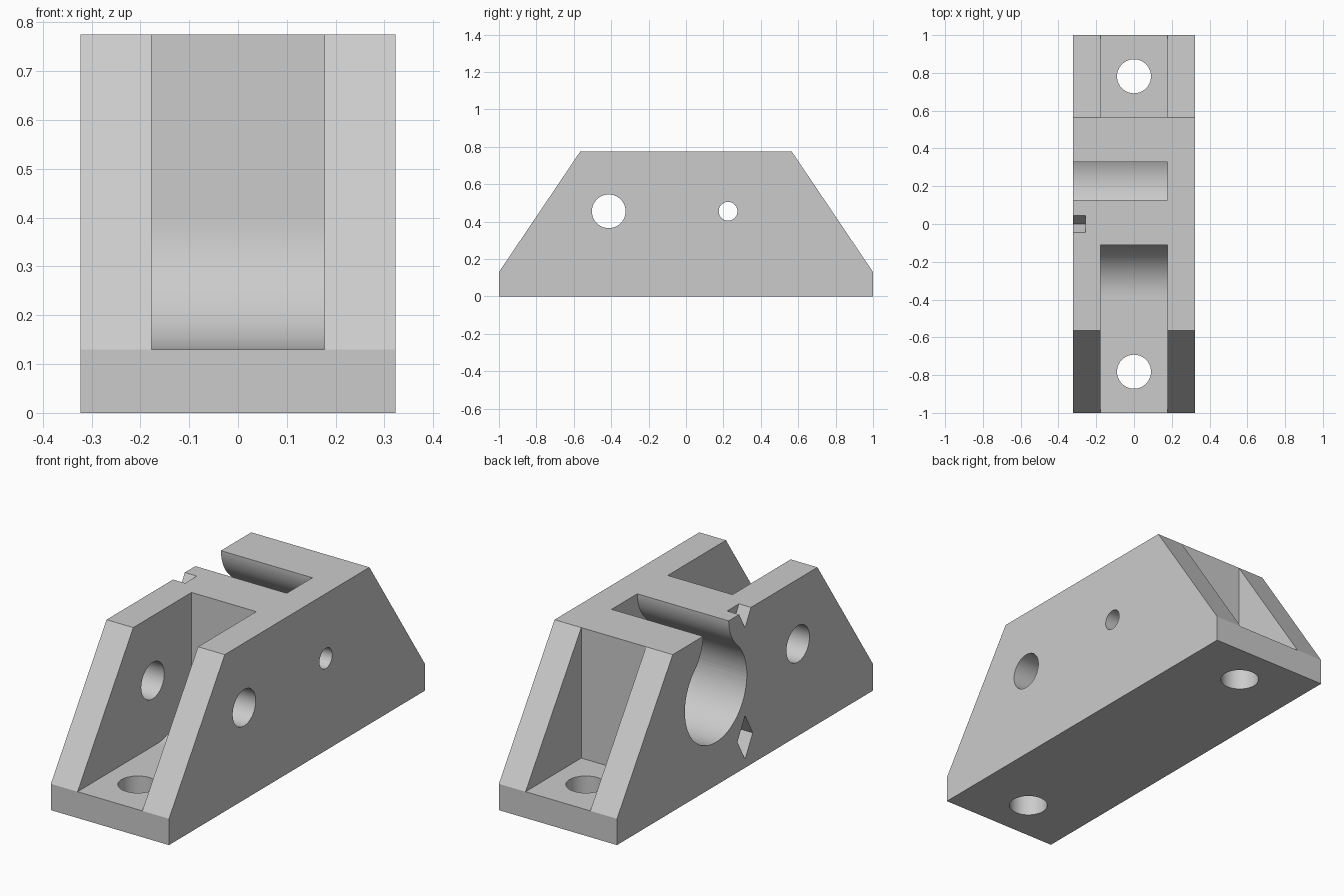
import bpy
import bmesh
from math import sin, cos, pi, atan2

cube = bpy.data.objects.get("Cube")
if cube:
    bpy.data.objects.remove(cube, do_unlink=True)

HALF_W, HEIGHT, FLOOR, TOP_Y = 0.323, 0.775, 0.13, 0.565
WALL = 0.177           # inner face of the side walls
AXIS_Z = 0.455         # height of the cross holes
BORE_Y = 0.228

grey = bpy.data.materials.new("light_grey")
grey.use_nodes = True
colour = (0.6, 0.6, 0.6, 1)
grey.diffuse_color = colour
grey.node_tree.nodes["Principled BSDF"].inputs["Base Color"].default_value = colour


def prism(name, profile, axis, lo, hi):
    """Extrude a closed profile: (y, z) points along x, or (x, y) points along z."""
    bm = bmesh.new()
    place = (lambda p, t: (t, p[0], p[1])) if axis == "x" else (lambda p, t: (p[0], p[1], t))
    rings = [[bm.verts.new(place(p, t)) for p in profile] for t in (lo, hi)]
    bm.faces.new(rings[0])
    bm.faces.new(rings[1])
    n = len(profile)
    for i in range(n):
        j = (i + 1) % n
        bm.faces.new((rings[0][i], rings[0][j], rings[1][j], rings[1][i]))
    bmesh.ops.recalc_face_normals(bm, faces=bm.faces)
    mesh = bpy.data.meshes.new(name)
    bm.to_mesh(mesh)
    bm.free()
    mesh.materials.append(grey)
    obj = bpy.data.objects.new(name, mesh)
    bpy.context.collection.objects.link(obj)
    return obj


def arc(cx, cy, r, start, end, steps):
    return [(cx + r * cos(start + (end - start) * i / steps),
             cy + r * sin(start + (end - start) * i / steps)) for i in range(steps + 1)]


def circle(cx, cy, r):
    return arc(cx, cy, r, 0, 2 * pi, 64)[:-1]


# Main body: trapezoid with short vertical ends
half = [(1, 0), (1, FLOOR), (TOP_Y, HEIGHT)]
body = prism("bracket_body", half + [(-y, z) for y, z in reversed(half)],
             "x", -HALF_W, HALF_W)
cutters = []

# Front pocket with a rounded floor corner, and square back pocket
r = 0.27
front = [(-1.2, FLOOR)] + arc(-0.11 - r, FLOOR + r, r, -pi / 2, 0, 20) + [(-0.11, 1), (-1.2, 1)]
cutters.append(prism("front_pocket_cutter", front, "x", -WALL, WALL))
back = [(TOP_Y, FLOOR), (1.2, FLOOR), (1.2, 1), (TOP_Y, 1)]
cutters.append(prism("back_pocket_cutter", back, "x", -WALL, WALL))

# Keyhole bore: round seat flaring through fillets into a top slot
bore_r, neck, fillet = 0.242, 0.1, 0.2
fy = neck + fillet
fz = ((bore_r + fillet) ** 2 - fy ** 2) ** 0.5
a = atan2(fz, fy)
side = arc(0, 0, bore_r, -pi / 2, a, 36)
side += arc(fy, fz, fillet, a + pi, pi, 14)[1:] + [(neck, 0.6)]
keyhole = side + [(-y, z) for y, z in reversed(side[1:])]
keyhole = [(BORE_Y + y, AXIS_Z + z) for y, z in keyhole]
cutters.append(prism("bore_cutter", keyhole, "x", -0.5, WALL))

# Cross holes and mounting holes
cutters.append(prism("large_cross_hole_cutter", circle(-0.413, AXIS_Z, 0.09), "x", -0.5, 0.5))
cutters.append(prism("small_cross_hole_cutter", circle(0.225, AXIS_Z, 0.05), "x", 0, 0.5))
for s in (-1, 1):
    cutters.append(prism("mounting_hole_cutter", circle(0, s * 0.782, 0.09), "z", -0.2, 0.3))

# Diamond alignment notches on the right side
for z in (0.15, 0.8):
    diamond = [(0.06, z), (0, z + 0.108), (-0.06, z), (0, z - 0.108)]
    cutters.append(prism("notch_cutter", diamond, "x", -0.5, -0.257))

bpy.ops.object.select_all(action="DESELECT")
bpy.context.view_layer.objects.active = body
body.select_set(True)
for cutter in cutters:
    mod = body.modifiers.new("cut", "BOOLEAN")
    mod.operation = "DIFFERENCE"
    mod.solver = "EXACT"
    mod.object = cutter
    bpy.ops.object.modifier_apply(modifier=mod.name)
for cutter in cutters:
    bpy.data.objects.remove(cutter, do_unlink=True)

# Smooth curved walls, keep the planar faces flat
bpy.ops.object.shade_smooth_by_angle(angle=pi / 6)
for face in body.data.polygons:
    if max(abs(c) for c in face.normal) > 0.99995:
        face.use_smooth = False
